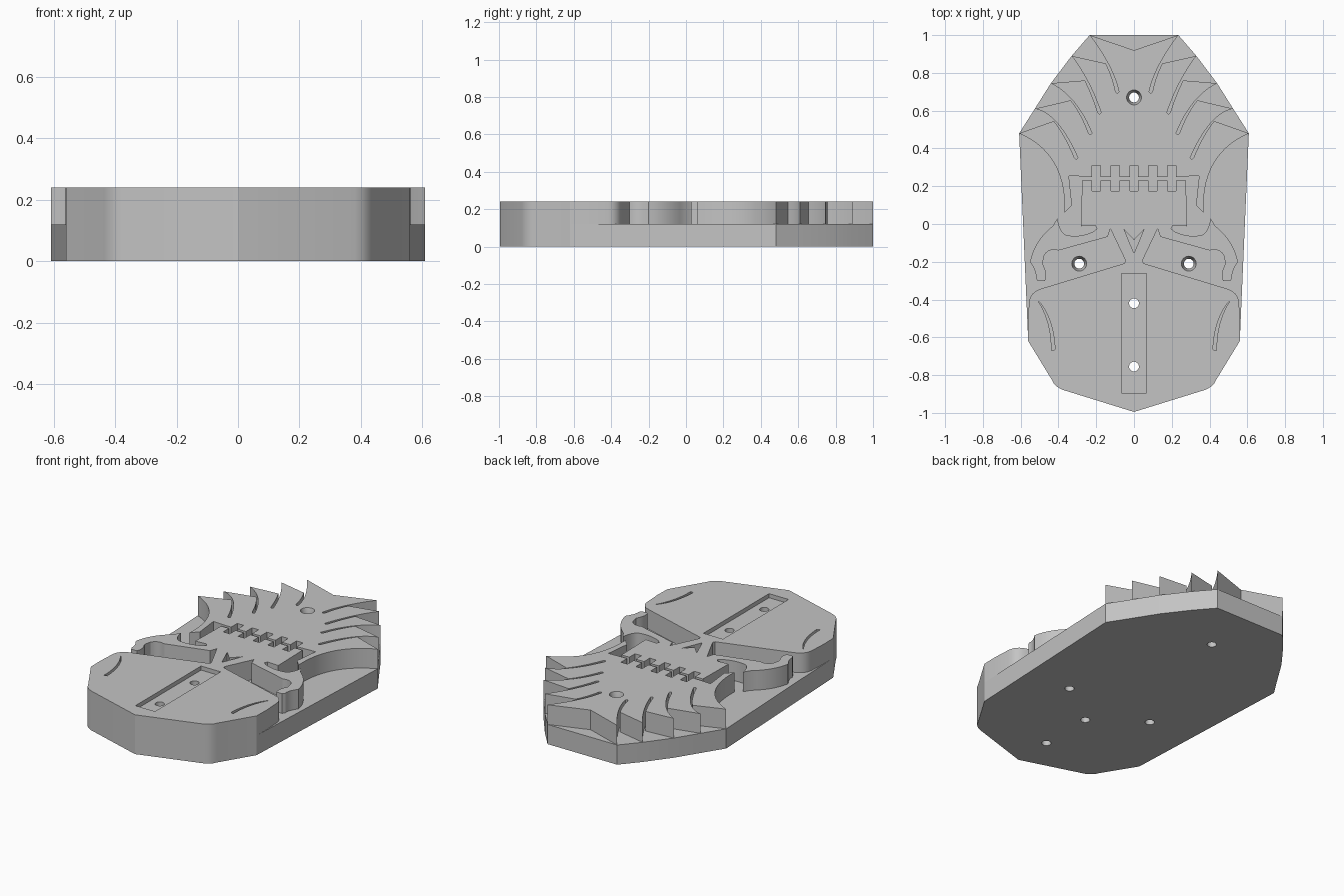
import bpy, bmesh, math

if "Cube" in bpy.data.objects:
    bpy.data.objects.remove(bpy.data.objects["Cube"])

MID, TOP = 0.12, 0.24          # base plate top, raised relief top

grey = bpy.data.materials.new("plain grey")
grey.diffuse_color = (0.55, 0.55, 0.55, 1)
grey.use_nodes = True
grey.node_tree.nodes["Principled BSDF"].inputs["Base Color"].default_value = grey.diffuse_color


def prism(name, pts, z0, z1):
    """Solid prism from a flat outline."""
    bm = bmesh.new()
    low = [bm.verts.new((x, y, z0)) for x, y in pts]
    high = [bm.verts.new((x, y, z1)) for x, y in pts]
    n = len(pts)
    bm.faces.new(low[::-1])
    bm.faces.new(high)
    for i in range(n):
        j = (i + 1) % n
        bm.faces.new((low[i], low[j], high[j], high[i]))
    bmesh.ops.recalc_face_normals(bm, faces=bm.faces[:])
    me = bpy.data.meshes.new(name)
    bm.to_mesh(me)
    bm.free()
    ob = bpy.data.objects.new(name, me)
    bpy.context.collection.objects.link(ob)
    me.materials.append(grey)
    return ob


def cone(x, y, z0, z1, r0, r1):
    """Round cutter, straight or tapered."""
    bpy.ops.mesh.primitive_cone_add(vertices=32, radius1=r0, radius2=r1, depth=z1 - z0,
                                    location=(x, y, (z0 + z1) / 2))
    return bpy.context.object


def mirror(half):
    """Close a right-hand half outline across x = 0."""
    return half + [(-x, y) for x, y in reversed(half) if x > 1e-6]


def bend(a, c, b, n=10):
    """Quadratic curve from a to b with control point c."""
    out = []
    for i in range(n + 1):
        t = i / n
        out.append(tuple((1 - t) ** 2 * a[k] + 2 * t * (1 - t) * c[k] + t * t * b[k]
                         for k in (0, 1)))
    return out


def through(a, p, b):
    """Control point so that the curve from a to b passes p halfway."""
    return tuple(2 * p[k] - 0.5 * (a[k] + b[k]) for k in (0, 1))


def cut(ob, cutters):
    for c in cutters:
        m = ob.modifiers.new("cut", 'BOOLEAN')
        m.operation, m.solver, m.object = 'DIFFERENCE', 'EXACT', c
        bpy.ops.object.select_all(action='DESELECT')
        bpy.context.view_layer.objects.active = ob
        ob.select_set(True)
        bpy.ops.object.modifier_apply(modifier=m.name)
        bpy.data.objects.remove(c)


def finish(ob):
    bpy.ops.object.select_all(action='DESELECT')
    bpy.context.view_layer.objects.active = ob
    ob.select_set(True)
    bpy.ops.object.shade_smooth_by_angle(angle=math.radians(25))
    ob.data.materials.clear()
    ob.data.materials.append(grey)


# Shared outline pieces: spike tips and rounded chin
tips = [(0.235, 1.0), (0.33, 0.89), (0.44, 0.745), (0.525, 0.61), (0.608, 0.48)]
chin = [(0.56, -0.62), (0.435, -0.825), (0.425, -0.845), (0.405, -0.863),
        (0.38, -0.877), (0, -0.995)]

# Base plate with screw holes
base = prism("base_plate", mirror(tips + chin), 0, MID)
holes = [(0, 0.67), (0.29, -0.21), (-0.29, -0.21), (0, -0.42), (0, -0.755)]
cut(base, [cone(x, y, -0.1, 0.3, 0.026, 0.026) for x, y in holes])
cut(base, [cone(x, -0.21, MID - 0.05, MID + 0.002, 0.026, 0.04) for x in (0.29, -0.29)])
finish(base)

# Upper relief: spiked crown with curved slits and upper teeth
slit_ends = [(0.08, 0.70), (0.174, 0.59), (0.222, 0.48), (0.297, 0.35)]
notches = [(0.15, 0.85), (0.26, 0.76), (0.335, 0.655), (0.425, 0.545)]
half = [(0, 0.92)]
for tip, end, notch in zip(tips, slit_ends, notches):
    c = through(tip, (notch[0] - 0.018, notch[1] - 0.01), end)
    half += bend(tip, c, end, 12)
    half.append((end[0] + 0.009, end[1] - 0.008))
    back = ((c[0] + end[0]) / 2 + 0.018, (c[1] + end[1]) / 2 + 0.008)
    half += bend((end[0] + 0.018, end[1]), back, notch, 8)
half += bend(tips[4], (0.355, 0.37), (0.368, 0.06), 14)
half += [(0.328, 0.10), (0.345, 0.255)]
for x in (0.2, 0.1):
    half += [(x + 0.022, 0.25), (x + 0.022, 0.31), (x - 0.022, 0.31), (x - 0.022, 0.25)]
half += [(0.022, 0.25), (0.022, 0.31)]
crown = prism("spiked_crown", mirror(half), MID, TOP)
cut(crown, [cone(0, 0.67, 0, 0.4, 0.026, 0.026),
            cone(0, 0.67, TOP - 0.05, TOP + 0.002, 0.026, 0.04)])
finish(crown)

# Lower relief: lower teeth, cheek hooks and jaw
half = [(0.022, 0.175), (0.022, 0.23)]
for x in (0.1, 0.2):
    half += [(x - 0.022, 0.23), (x - 0.022, 0.175), (x + 0.022, 0.175), (x + 0.022, 0.23)]
half += [(0.275, 0.23), (0.28, -0.012), (0.205, -0.008), (0.197, -0.025)]
half += bend((0.215, -0.04), (0.28, -0.07), (0.34, -0.062), 5)
half += bend((0.36, -0.058), (0.395, -0.045), (0.405, 0.03), 5)
half += bend((0.43, -0.01), (0.53, -0.09), (0.55, -0.2), 7)
half += bend((0.535, -0.225), (0.515, -0.26), (0.52, -0.285), 4)
half += [(0.51, -0.302), (0.472, -0.302), (0.465, -0.285)]
half += bend((0.465, -0.26), (0.47, -0.235), (0.485, -0.21), 4)
half += bend((0.475, -0.165), (0.45, -0.125), (0.40, -0.14), 5)
half += [(0.14, -0.068), (0.125, -0.025), (0.045, -0.193), (0.05, -0.208)]
half += bend((0.49, -0.342), (0.552, -0.36), (0.556, -0.42), 6)
half += [(0.562, -0.53)] + chin
jaw = prism("jaw_relief", mirror(half), MID, TOP)

# Jaw cuts: nose notch, shallow channel with bores, curved cheek slits
cutters = [prism("nose_cutter", [(-0.052, -0.03), (0, -0.155), (0.052, -0.03), (0, -0.085)],
                 0.05, 0.3),
           prism("channel_cutter", [(-0.066, -0.895), (0.066, -0.895), (0.066, -0.262),
                                    (-0.066, -0.262)], TOP - 0.025, 0.3)]
cutters += [cone(0, y, 0, 0.4, 0.026, 0.026) for y in (-0.42, -0.755)]
for s in (1, -1):
    strip = bend((0.495, -0.42), (0.425, -0.51), (0.418, -0.665), 10)
    strip += bend((0.437, -0.67), (0.435, -0.52), (0.507, -0.408), 10)
    cutters.append(prism("slit_cutter", [(s * x, y) for x, y in strip], 0.05, 0.3))
cut(jaw, cutters)
finish(jaw)
